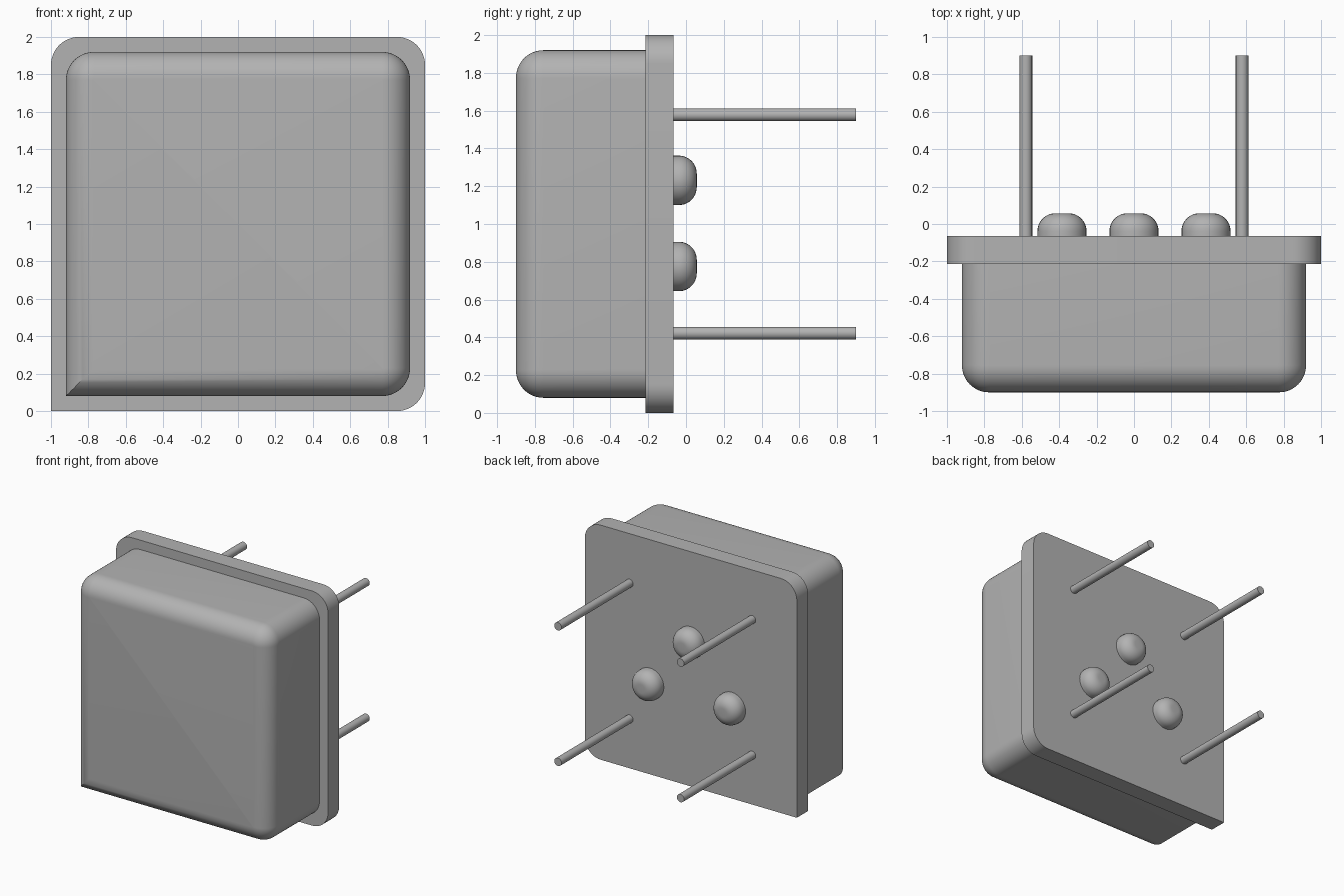
import bpy, bmesh, math

cube = bpy.data.objects.get("Cube")
if cube:
    bpy.data.objects.remove(cube, do_unlink=True)

GREY = (0.45, 0.45, 0.45, 1.0)
metal = bpy.data.materials.new("grey metal")
metal.diffuse_color = GREY
metal.use_nodes = True
metal.node_tree.nodes["Principled BSDF"].inputs["Base Color"].default_value = GREY

MID_Z = 1.0        # height of the package centre
SEAT_Y = -0.065    # rear face of the flange


def outline(half, radius, segs=12):
    """Square in x/z with three rounded corners; the lower -x corner stays sharp."""
    pts = []
    for i, (sx, sz) in enumerate(((1, 1), (-1, 1), (-1, -1), (1, -1))):
        if (sx, sz) == (-1, -1):
            pts.append((-half, MID_Z - half))
            continue
        for k in range(segs + 1):
            a = math.radians(90 * (i + k / segs))
            pts.append((sx * (half - radius) + radius * math.cos(a),
                        MID_Z + sz * (half - radius) + radius * math.sin(a)))
    return pts


def circle(cx, cz, radius, segs=32):
    angles = [2 * math.pi * k / segs for k in range(segs)]
    return [(cx + radius * math.cos(a), cz + radius * math.sin(a)) for a in angles]


def loft(name, sections):
    """Closed solid through (y, outline) sections, capped at both ends."""
    bm = bmesh.new()
    rings = [[bm.verts.new((x, y, z)) for x, z in pts] for y, pts in sections]
    n = len(rings[0])
    for a, b in zip(rings, rings[1:]):
        for i in range(n):
            j = (i + 1) % n
            bm.faces.new((a[i], a[j], b[j], b[i]))
    bm.faces.new(rings[0])
    bm.faces.new(rings[-1])
    bmesh.ops.recalc_face_normals(bm, faces=bm.faces)
    mesh = bpy.data.meshes.new(name)
    bm.to_mesh(mesh)
    bm.free()
    mesh.materials.append(metal)
    obj = bpy.data.objects.new(name, mesh)
    bpy.context.collection.objects.link(obj)
    bpy.ops.object.select_all(action='DESELECT')
    obj.select_set(True)
    bpy.context.view_layer.objects.active = obj
    bpy.ops.object.shade_smooth_by_angle(angle=math.radians(30))
    return obj


# Base flange
loft("base_flange", [(y, outline(1.0, 0.15)) for y in (-0.215, SEAT_Y)])

# Can with a rounded front rim
FRONT, HALF, CORNER, RIM = -0.9, 0.92, 0.15, 0.145
sections = [(-0.21, outline(HALF, CORNER))]
for k in range(13):
    a = math.radians(90 * k / 12)
    inset = RIM * (1 - math.cos(a))
    sections.append((FRONT + RIM * (1 - math.sin(a)),
                     outline(HALF - inset, CORNER - inset)))
loft("can", sections)

# Lead pins at the four corners
for side, x in (("left", 0.578), ("right", -0.578)):
    for level, z in (("upper", 1.578), ("lower", 0.422)):
        loft(f"{level}_{side}_pin", [(y, circle(x, z, 0.034)) for y in (SEAT_Y - 0.01, 0.9)])

# Glass standoff beads: short cylinders with a wide rounded edge
BEAD_R, BEAD_EDGE, BEAD_TOP = 0.131, 0.095, 0.057
for name, x, z in (("upper_bead", 0, 1.231), ("left_bead", 0.385, 0.775),
                   ("right_bead", -0.385, 0.775)):
    sections = [(SEAT_Y - 0.01, circle(x, z, BEAD_R))]
    for k in range(11):
        a = math.radians(90 * k / 10)
        sections.append((BEAD_TOP - BEAD_EDGE * (1 - math.sin(a)),
                         circle(x, z, BEAD_R - BEAD_EDGE * (1 - math.cos(a)))))
    loft(name, sections)
